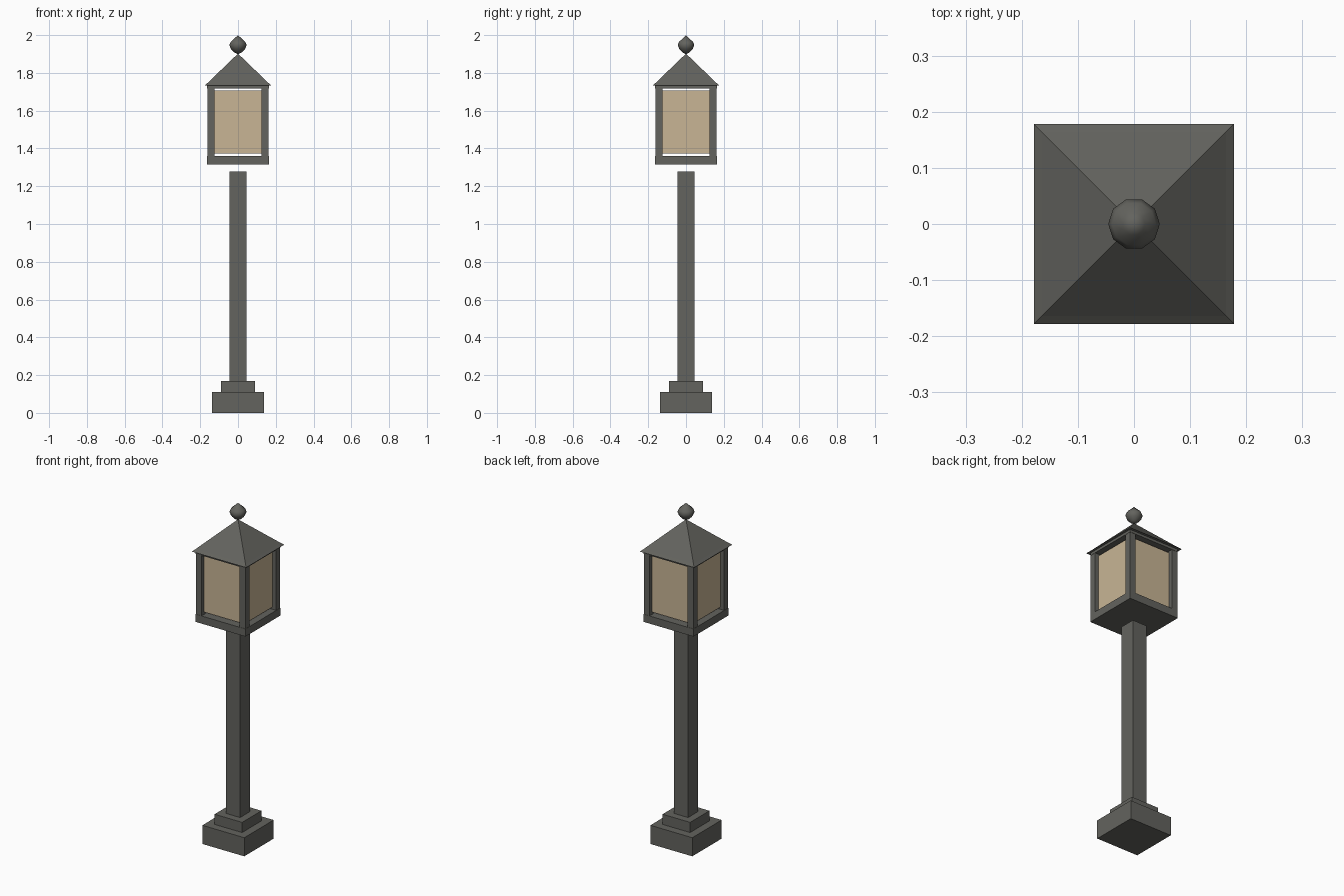
import bpy, bmesh, math

if "Cube" in bpy.data.objects:
    bpy.data.objects.remove(bpy.data.objects["Cube"])


def material(name, rgb):
    m = bpy.data.materials.new(name)
    m.diffuse_color = (*rgb, 1)
    m.use_nodes = True
    m.node_tree.nodes["Principled BSDF"].inputs["Base Color"].default_value = m.diffuse_color
    return m


METAL = material("grey metal", (0.125, 0.125, 0.112))
GLASS = material("warm glass", (0.58, 0.46, 0.30))


def finish(bm, name, mat):
    bmesh.ops.recalc_face_normals(bm, faces=bm.faces)
    me = bpy.data.meshes.new(name)
    bm.to_mesh(me)
    bm.free()
    me.materials.append(mat)
    ob = bpy.data.objects.new(name, me)
    bpy.context.collection.objects.link(ob)
    return ob


def lathe(name, profile, sides, mat, turn=0.0):
    """Spin (radius, z) points; radius 0 makes a tip, open ends get caps."""
    bm = bmesh.new()
    rings = []
    for r, z in profile:
        n = 1 if r == 0 else sides
        rings.append([bm.verts.new((r * math.cos(turn + i * math.tau / sides),
                                    r * math.sin(turn + i * math.tau / sides), z))
                      for i in range(n)])
    for a, b in zip(rings, rings[1:]):
        for i in range(sides):
            j = (i + 1) % sides
            quad = [a[i % len(a)], a[j % len(a)], b[j % len(b)], b[i % len(b)]]
            bm.faces.new(list(dict.fromkeys(quad)))
    for ring in (rings[0], rings[-1]):
        if len(ring) > 2:
            bm.faces.new(ring)
    return finish(bm, name, mat)


def square(name, profile, mat):
    """Square section from (half width, z) points."""
    return lathe(name, [(h * math.sqrt(2), z) for h, z in profile], 4, mat, math.pi / 4)


# Stepped foot and post
square("foot_block", [(0.137, 0), (0.137, 0.11)], METAL)
square("foot_step", [(0.09, 0.11), (0.09, 0.17)], METAL)
square("post", [(0.046, 0.17), (0.046, 1.277)], METAL)

# Lantern floor, top frame and glass body
square("lantern_floor", [(0.163, 1.315), (0.163, 1.36)], METAL)
square("lantern_top_frame", [(0.163, 1.717), (0.163, 1.734)], METAL)
square("lantern_glass", [(0.139, 1.374), (0.139, 1.707)], GLASS)

# Four corner bars
for sx in (-1, 1):
    for sy in (-1, 1):
        bar = square("corner_bar", [(0.0185, 1.36), (0.0185, 1.72)], METAL)
        bar.location = (sx * 0.143, sy * 0.143, 0)

# Roof with a narrow sloped eave
square("roof", [(0.178, 1.732), (0.164, 1.744), (0, 1.902)], METAL)

# Pointed ten-sided finial
finial = lathe("finial", [(0, 1.898), (0.02, 1.909), (0.038, 1.927), (0.046, 1.948),
                          (0.039, 1.964), (0.02, 1.981), (0, 2.0)], 10, METAL)
bpy.context.view_layer.objects.active = finial
finial.select_set(True)
bpy.ops.object.shade_smooth_by_angle(angle=math.radians(50))
